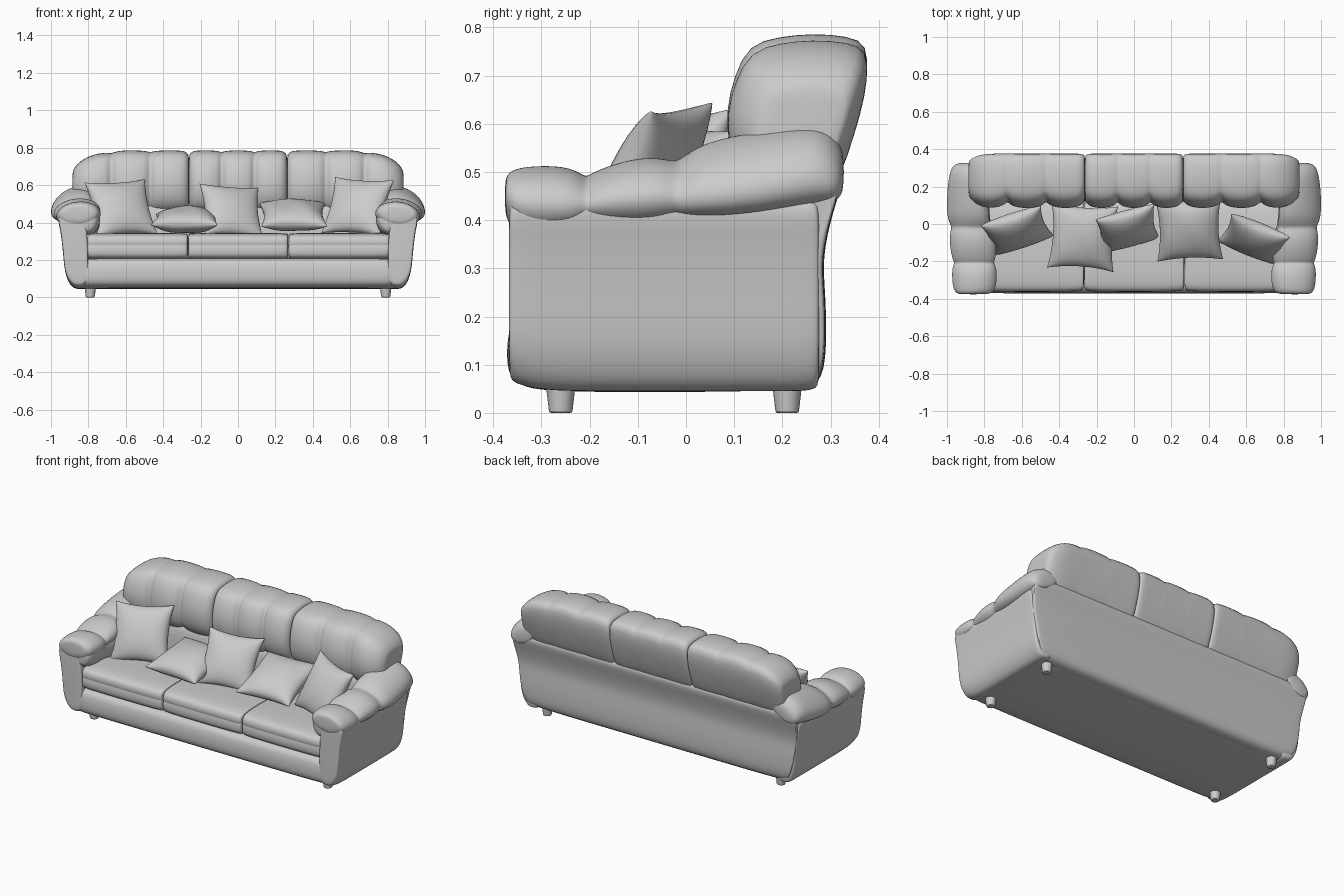
import bpy, bmesh, math
from mathutils import Euler


def finish(name, bm, subsurf=0):
    bmesh.ops.recalc_face_normals(bm, faces=bm.faces)
    for f in bm.faces:
        f.smooth = True
    me = bpy.data.meshes.new(name)
    bm.to_mesh(me)
    bm.free()
    ob = bpy.data.objects.new(name, me)
    bpy.context.collection.objects.link(ob)
    if subsurf:
        m = ob.modifiers.new("smooth", 'SUBSURF')
        m.levels = m.render_levels = subsurf
    return ob


def loft(name, rings, subsurf=2):
    """Skin closed rings of points and cap both ends."""
    bm = bmesh.new()
    vs = [[bm.verts.new(p) for p in r] for r in rings]
    n = len(vs[0])
    for a, b in zip(vs, vs[1:]):
        for i in range(n):
            j = (i + 1) % n
            bm.faces.new((a[i], a[j], b[j], b[i]))
    bm.faces.new(vs[0])
    bm.faces.new(vs[-1])
    return finish(name, bm, subsurf)


def along_x(name, profile, stations, cy, cz, flare=lambda z: 1):
    """Loft a (y, z) profile along x; each station is (x, scale)."""
    return loft(name, [[(x * flare(z), cy + (y - cy) * s, cz + (z - cz) * s) for y, z in profile]
                       for x, s in stations])


def along_y(name, rows, side, n=16):
    """Tilted elliptical rings along y: (y, cx, cz, rx, rz, tilt)."""
    rings = []
    for y, cx, cz, rx, rz, tilt in rows:
        c, s = math.cos(tilt), math.sin(tilt)
        ring = []
        for i in range(n):
            t = 2 * math.pi * i / n
            dx, dz = rx * math.cos(t), rz * math.sin(t)
            ring.append((side * (cx + dx * c + dz * s), y, cz - dx * s + dz * c))
        rings.append(ring)
    return loft(name, rings)


# base with bulging front rail
base = [(-0.30, 0.043), (-0.345, 0.058), (-0.372, 0.08), (-0.372, 0.15), (-0.36, 0.20),
        (-0.32, 0.212), (0.0, 0.21), (0.26, 0.21), (0.285, 0.15), (0.28, 0.07),
        (0.25, 0.046), (0.0, 0.043)]
along_x("base", base, [(-0.87, .96), (-0.86, 1), (-0.4, 1), (0.4, 1), (0.86, 1), (0.87, .96)],
        0, 0.13)

# back frame, flaring outward with height like the side panels
back = [(0.13, 0.10), (0.12, 0.30), (0.13, 0.48), (0.16, 0.51), (0.30, 0.515), (0.332, 0.495),
        (0.305, 0.42), (0.282, 0.32), (0.29, 0.25), (0.293, 0.10), (0.27, 0.048), (0.2, 0.045)]
along_x("back_frame", back,
        [(-0.932, .85), (-0.928, .94), (-0.905, 1), (-0.4, 1), (0.4, 1), (0.905, 1), (0.928, .94),
         (0.932, .85)], 0.22, 0.28,
        lambda z: 1 + 0.14 * (min(z, 0.45) - 0.25) - 1.2 * max(0, 0.10 - z) ** 1.2)

# side panels
panel = [(0.80, 0.06), (0.83, 0.045), (0.875, 0.043), (0.905, 0.075), (0.928, 0.14),
         (0.936, 0.25), (0.948, 0.35), (0.965, 0.42), (0.95, 0.455), (0.88, 0.46),
         (0.82, 0.44), (0.805, 0.35), (0.80, 0.20)]

for side, tag in ((1, "right"), (-1, "left")):
    rings = []
    for y, s, lift in ((-0.368, .88, .02), (-0.364, .97, .015), (-0.34, 1, .012), (-0.29, 1, 0),
                       (-0.1, 1, 0), (0.15, 1, 0), (0.25, 1, 0), (0.272, .97, 0),
                       (0.278, .88, 0)):
        rings.append([(side * (0.87 + (x - 0.87) * s), y,
                       0.25 + (z - 0.25) * s + (lift if z < 0.1 else 0)) for x, z in panel])
    loft(tag + "_side_panel", rings)

    # padded arm roll made of three lobes
    along_y(tag + "_arm_roll", [
        (-0.376, 0.86, 0.45, 0.07, 0.03, 0), (-0.370, 0.855, 0.446, 0.10, 0.055, .05),
        (-0.34, 0.853, 0.440, 0.120, 0.073, .1), (-0.25, 0.853, 0.440, 0.125, 0.075, .1),
        (-0.215, 0.855, 0.440, 0.112, 0.055, .1), (-0.205, 0.855, 0.440, 0.108, 0.050, .1),
        (-0.19, 0.856, 0.445, 0.118, 0.057, 0.1), (-0.12, 0.86, 0.455, 0.128, 0.072, .12),
        (-0.06, 0.865, 0.460, 0.125, 0.071, .15), (-0.025, 0.872, 0.462, 0.108, 0.058, .2),
        (-0.01, 0.876, 0.466, 0.108, 0.057, .3), (0.03, 0.885, 0.482, 0.122, 0.066, .4),
        (0.10, 0.890, 0.492, 0.124, 0.070, .5), (0.20, 0.887, 0.506, 0.122, 0.073, .5),
        (0.275, 0.883, 0.515, 0.112, 0.073, .5), (0.315, 0.88, 0.505, 0.098, 0.055, .5),
        (0.328, 0.88, 0.50, 0.06, 0.03, .5)], side)
    # inner part of the arm padding that hangs to the seat
    along_y(tag + "_arm_inner_pad", [
        (-0.368, 0.805, 0.41, 0.03, 0.04, -.3), (-0.355, 0.80, 0.405, 0.055, 0.07, -.3),
        (-0.25, 0.795, 0.405, 0.062, 0.08, -.3), (-0.205, 0.80, 0.395, 0.046, 0.07, -.2),
        (-0.15, 0.79, 0.40, 0.056, 0.08, 0), (-0.06, 0.795, 0.40, 0.056, 0.08, 0),
        (-0.02, 0.81, 0.40, 0.046, 0.075, 0), (0.05, 0.82, 0.42, 0.05, 0.09, 0),
        (0.18, 0.83, 0.43, 0.05, 0.09, 0)], side)

    # short tapered feet
    for y, tag2 in ((-0.26, "front"), (0.21, "back")):
        bpy.ops.mesh.primitive_cone_add(vertices=16, radius1=0.024, radius2=0.031, depth=0.06,
                                        location=(side * 0.79, y, 0.03))
        leg = bpy.context.object
        leg.name = f"{tag}_{tag2}_leg"
        bev = leg.modifiers.new("bevel", 'BEVEL')
        bev.width, bev.segments = 0.004, 2
        bpy.ops.object.shade_smooth_by_angle()

# three seat cushions with a faint seam across the front
seat = [(-0.30, 0.205), (-0.35, 0.208), (-0.364, 0.235), (-0.362, 0.272), (-0.358, 0.28),
        (-0.363, 0.288), (-0.36, 0.32), (-0.335, 0.338), (-0.25, 0.345), (-0.05, 0.342),
        (0.13, 0.33), (0.15, 0.27), (0.13, 0.21), (-0.1, 0.205)]
for i, (a, b) in enumerate(((-0.815, -0.267), (-0.267, 0.269), (0.269, 0.815))):
    along_x(f"seat_cushion_{i + 1}", seat,
            [(a, .92), (a + .006, .97), (a + .03, .99), (a + .15, 1), (b - .15, 1),
             (b - .03, .99), (b - .006, .97), (b, .92)], -0.1, 0.27)

# three channelled back cushions
cushion = [(0.15, 0.46), (0.105, 0.50), (0.087, 0.56), (0.083, 0.63), (0.100, 0.70),
           (0.130, 0.765), (0.19, 0.78), (0.26, 0.788), (0.34, 0.782), (0.377, 0.765),
           (0.377, 0.70), (0.364, 0.63), (0.335, 0.53), (0.30, 0.44), (0.22, 0.43)]


def back_cushion(name, a, b, round_a, round_b):
    rings, n = [], 36
    for u in [0, 0.005] + [i / n for i in range(1, n)] + [0.995, 1]:
        x = a + (b - a) * u
        chan = 0.76 + 0.24 * abs(math.sin(3 * math.pi * u)) ** 0.45
        s, drop = 1.0, 0.0
        for d, r in ((x - a, round_a), (b - x, round_b)):
            if d < r:
                k = 1 - d / r
                depth = 0.38 if r > 0.1 else 0.10
                s = min(s, 1 - depth * (1 - math.sqrt(max(0, 1 - k ** 2.5))))
            if r > 0.1:
                drop = 0.22 * max(0, 1 - d / 0.28) ** 1.6
        rings.append([(x, 0.24 + (y - 0.24) * s * (chan if y < 0.2 else 1),
                       0.56 + (z - 0.56) * s * (0.8 + 0.2 * chan)
                       * (1 - drop if z > 0.56 else 1)) for y, z in cushion])
    loft(name, rings, 1)


back_cushion("back_cushion_left", -0.885, -0.262, 0.16, 0.04)
back_cushion("back_cushion_middle", -0.262, 0.262, 0.04, 0.04)
back_cushion("back_cushion_right", 0.262, 0.885, 0.04, 0.16)


def pillow(name, loc, size, thick, rot, wrinkle=0.0, n=22):
    """Square pillow with pinched corners and hollow edges."""
    bm = bmesh.new()
    for sgn in (1, -1):
        grid = []
        for i in range(n + 1):
            u = math.sin(math.pi * (i / n - 0.5))
            row = []
            for j in range(n + 1):
                v = math.sin(math.pi * (j / n - 0.5))
                e = max(0, (1 - u * u) * (1 - v * v))
                h = thick * e ** 0.45
                h += wrinkle * e ** 0.5 * math.sin(5 * u + 3 * v)
                row.append(bm.verts.new((size * u * (1 - 0.11 * (1 - v * v)),
                                         size * v * (1 - 0.11 * (1 - u * u)), sgn * h)))
            grid.append(row)
        for i in range(n):
            for j in range(n):
                bm.faces.new((grid[i][j], grid[i + 1][j], grid[i + 1][j + 1], grid[i][j + 1]))
    bmesh.ops.remove_doubles(bm, verts=bm.verts, dist=1e-5)
    ob = finish(name, bm)
    ob.location = loc
    ob.rotation_euler = Euler([math.radians(r) for r in rot])


# scatter pillows: three leaning, two lying
pillow("pillow_1", (-0.625, -0.035, 0.475), 0.17, 0.07, (60, -3, 18))
pillow("pillow_2", (-0.275, -0.07, 0.415), 0.178, 0.07, (9, 0, -4), 0.003)
pillow("pillow_3", (-0.035, -0.025, 0.46), 0.163, 0.065, (57, 4, 15))
pillow("pillow_4", (0.295, -0.03, 0.44), 0.176, 0.07, (20, 0, 2), 0.003)
pillow("pillow_5", (0.64, -0.08, 0.485), 0.17, 0.068, (62, 3, -22))
